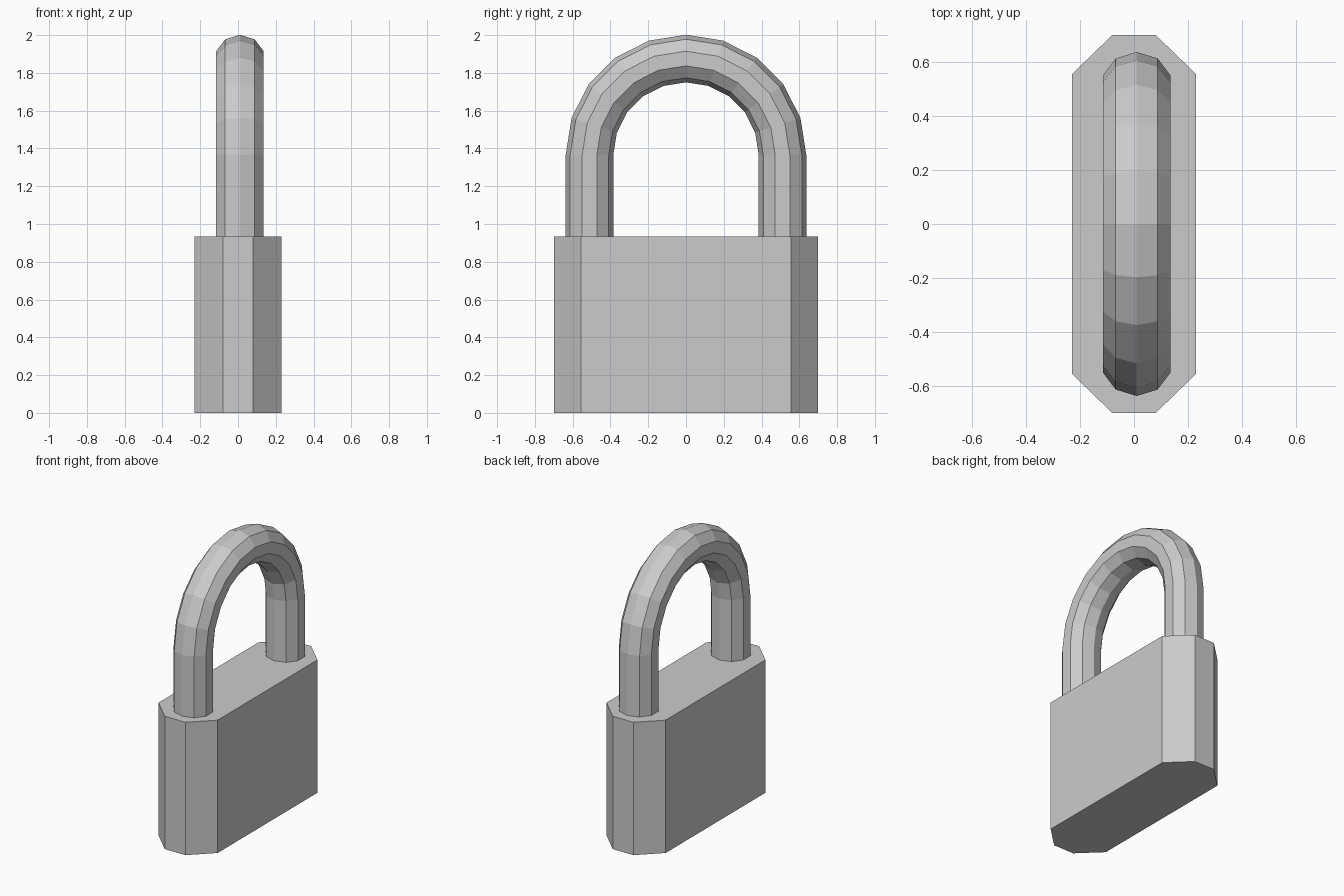
import bpy
from math import sin, cos, pi

if "Cube" in bpy.data.objects:
    bpy.data.objects.remove(bpy.data.objects["Cube"])

BODY_TOP = 0.935


def make_object(name, verts, faces):
    mesh = bpy.data.meshes.new(name)
    mesh.from_pydata(verts, [], faces)
    mesh.update()
    obj = bpy.data.objects.new(name, mesh)
    bpy.context.collection.objects.link(obj)
    return obj


def bridge(rings, sides):
    """Quads joining consecutive rings of equal size."""
    return [(r * sides + i, r * sides + (i + 1) % sides,
             (r + 1) * sides + (i + 1) % sides, (r + 1) * sides + i)
            for r in range(rings - 1) for i in range(sides)]


# Lock body: chamfered rectangle extruded upward
outline = [(0.08, -0.70), (0.23, -0.555), (0.23, 0.555), (0.08, 0.70),
           (-0.08, 0.70), (-0.23, 0.555), (-0.23, -0.555), (-0.08, -0.70)]
verts = [(x, y, z) for z in (0, BODY_TOP) for x, y in outline]
faces = bridge(2, 8) + [tuple(range(7, -1, -1)), tuple(range(8, 16))]
make_object("lock_body", verts, faces)

# Shackle: ten-sided tube swept up one leg, over the arch and down the other
SIDES, STEPS = 10, 10
ARCH_R, ARCH_Z, CENTRE_X = 0.511, 1.365, 0.01
TUBE_X, TUBE_R = 0.132, 0.126
path = [(0, BODY_TOP)] + [(pi * s / STEPS, ARCH_Z) for s in range(STEPS + 1)] + [(pi, BODY_TOP)]
verts = []
for angle, base_z in path:
    for i in range(SIDES):
        a = 2 * pi * i / SIDES
        radius = ARCH_R + TUBE_R * cos(a)
        verts.append((CENTRE_X + TUBE_X * sin(a), radius * cos(angle),
                      base_z + radius * sin(angle)))
faces = [f[::-1] for f in bridge(len(path), SIDES)]
make_object("shackle", verts, faces)
